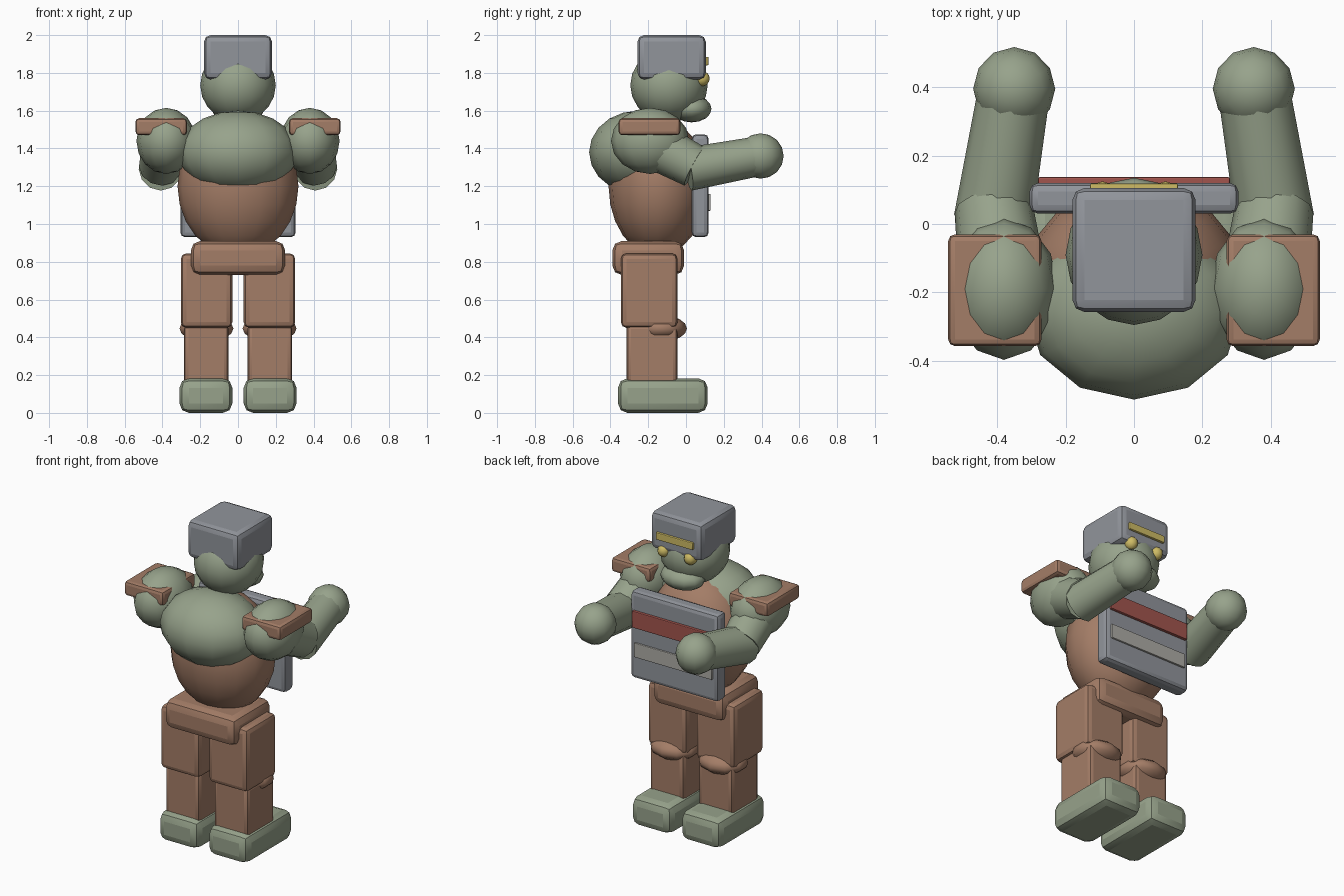
import bpy
import bmesh
from mathutils import Vector, Matrix

if "Cube" in bpy.data.objects:
    bpy.data.objects.remove(bpy.data.objects["Cube"])


def material(name, rgb):
    m = bpy.data.materials.new(name)
    m.diffuse_color = (*rgb, 1.0)
    m.use_nodes = True
    m.node_tree.nodes["Principled BSDF"].inputs["Base Color"].default_value = m.diffuse_color
    return m


GREEN = material("sage_green", (0.31, 0.365, 0.26))
BROWN = material("leather_brown", (0.37, 0.205, 0.135))
GREY = material("steel_grey", (0.285, 0.30, 0.33))
YELLOW = material("eye_yellow", (0.62, 0.50, 0.13))
RED = material("stripe_red", (0.36, 0.09, 0.075))
PALE = material("stripe_pale", (0.42, 0.41, 0.38))


def finish(name, bm, mat, angle):
    mesh = bpy.data.meshes.new(name)
    bmesh.ops.recalc_face_normals(bm, faces=bm.faces)
    bm.to_mesh(mesh)
    bm.free()
    mesh.materials.append(mat)
    ob = bpy.data.objects.new(name, mesh)
    bpy.context.collection.objects.link(ob)
    bpy.context.view_layer.objects.active = ob
    for o in bpy.context.selected_objects:
        o.select_set(False)
    ob.select_set(True)
    bpy.ops.object.shade_smooth_by_angle(angle=angle)
    return ob


def box(name, mat, x, y, z, bevel):
    """Rounded block from (min, max) ranges."""
    bm = bmesh.new()
    bmesh.ops.create_cube(bm, size=1)
    for v in bm.verts:
        for i, (lo, hi) in enumerate((x, y, z)):
            v.co[i] = hi if v.co[i] > 0 else lo
    bmesh.ops.bevel(bm, geom=bm.edges[:], offset=bevel, segments=2,
                    profile=0.5, affect='EDGES')
    return finish(name, bm, mat, 0.35)


def ball(name, mat, centre, radii, segs=12, rings=8):
    """Ellipsoid with a vertex on the y axis."""
    bm = bmesh.new()
    bmesh.ops.create_uvsphere(bm, u_segments=segs, v_segments=rings, radius=1)
    for v in bm.verts:
        v.co = Vector(c + r * p for c, r, p in zip(centre, radii, v.co))
    return finish(name, bm, mat, 0.9)


def limb(name, mat, start, end, r1, r2):
    """Tapered cylinder between two points."""
    a, b = Vector(start), Vector(end)
    d = b - a
    rot = d.to_track_quat('Z', 'Y').to_matrix().to_4x4()
    bm = bmesh.new()
    bmesh.ops.create_cone(bm, cap_ends=True, segments=12, radius1=r1, radius2=r2,
                          depth=d.length, matrix=Matrix.Translation((a + b) / 2) @ rot)
    return finish(name, bm, mat, 0.7)


def span(side, lo, hi):
    return tuple(sorted((side * lo, side * hi)))


# Torso
ball("belly", BROWN, (0, -0.15, 1.2), (0.32, 0.26, 0.37), 16, 12)
ball("back_hump", GREEN, (0, -0.253, 1.38), (0.316, 0.26, 0.22), 12, 10)
box("pelvis", BROWN, (-0.25, 0.25), (-0.39, -0.01), (0.73, 0.91), 0.05)

# Head and helmet
ball("head", GREEN, (0, -0.09, 1.735), (0.2, 0.205, 0.195), 16, 10)
ball("jaw", GREEN, (0, 0.03, 1.61), (0.14, 0.105, 0.072))
box("helmet", GREY, (-0.18, 0.18), (-0.257, 0.105), (1.765, 2.0), 0.035)
box("brow_band", YELLOW, (-0.128, 0.128), (0.09, 0.119), (1.84, 1.885), 0.005)

# Chest plate with stripes
box("chest_plate", GREY, (-0.305, 0.305), (0.03, 0.12), (0.93, 1.475), 0.025)
box("upper_stripe", RED, (-0.28, 0.28), (0.112, 0.137), (1.255, 1.36), 0.005)
box("lower_stripe", PALE, (-0.27, 0.27), (0.112, 0.131), (1.07, 1.16), 0.005)

for s, side in ((-1, "left"), (1, "right")):
    ball(f"eye_{side}", YELLOW, (s * 0.092, 0.085, 1.77), (0.038, 0.04, 0.04), 10, 8)
    # Arms
    ball(f"shoulder_{side}", GREEN, (s * 0.38, -0.19, 1.44), (0.158, 0.207, 0.175), 12, 8)
    box(f"shoulder_pad_{side}", BROWN, span(s, 0.27, 0.543), (-0.357, -0.03),
        (1.47, 1.56), 0.02)
    limb(f"upper_arm_{side}", GREEN, (s * 0.38, -0.19, 1.43),
         (s * 0.41, 0.045, 1.305), 0.13, 0.115)
    limb(f"forearm_{side}", GREEN, (s * 0.412, 0.01, 1.29),
         (s * 0.35, 0.39, 1.36), 0.115, 0.105)
    ball(f"hand_{side}", GREEN, (s * 0.35, 0.395, 1.36), (0.12, 0.122, 0.12), 12, 8)
    # Legs
    box(f"thigh_{side}", BROWN, span(s, 0.03, 0.303), (-0.345, -0.045),
        (0.45, 0.845), 0.03)
    ball(f"knee_{side}", BROWN, (s * 0.167, -0.13, 0.447), (0.15, 0.135, 0.07), 10, 8)
    box(f"shin_{side}", BROWN, span(s, 0.05, 0.287), (-0.315, -0.045),
        (0.15, 0.47), 0.025)
    box(f"foot_{side}", GREEN, span(s, 0.03, 0.31), (-0.36, 0.115),
        (0.0, 0.183), 0.05)
